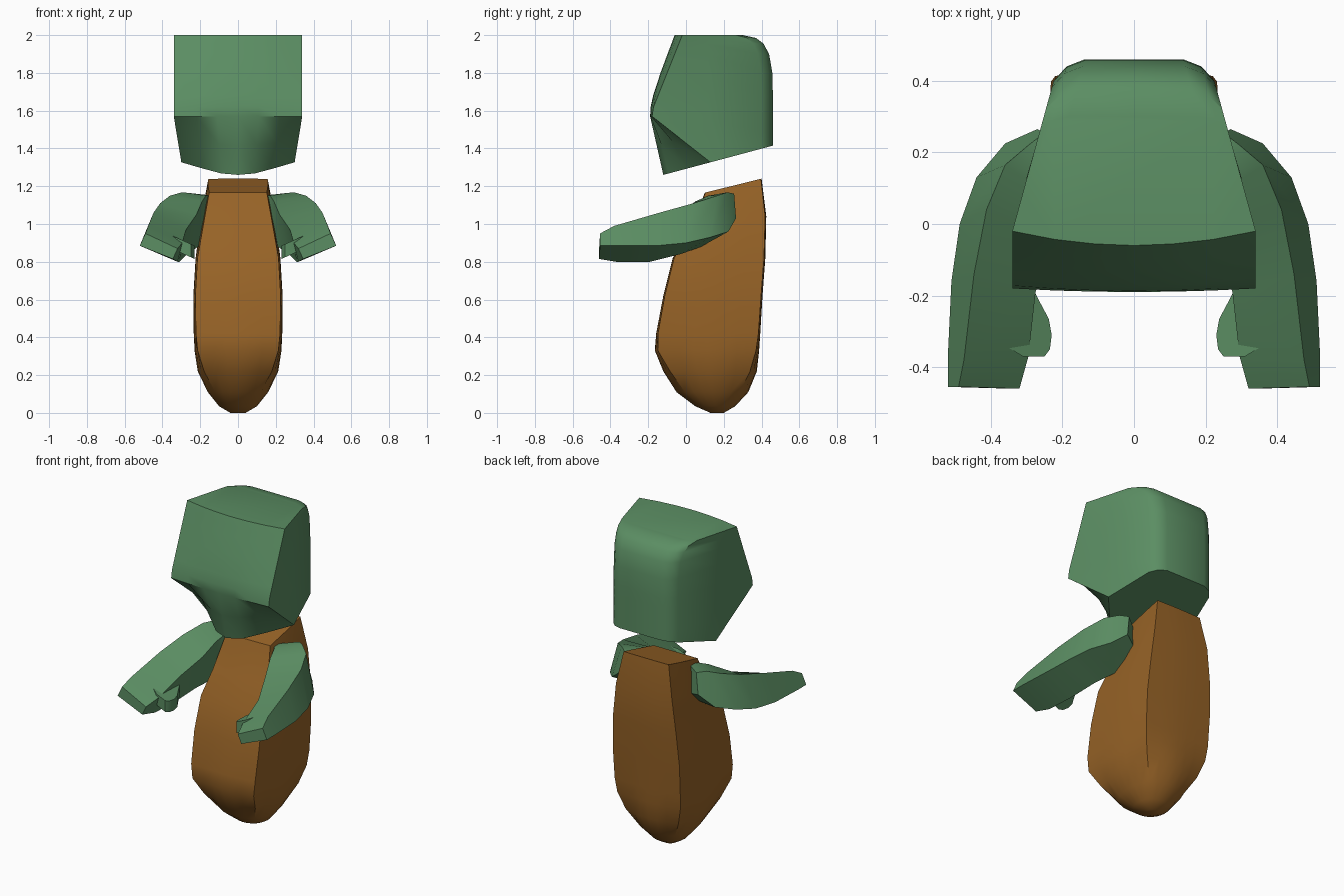
import bpy, bmesh, math

if "Cube" in bpy.data.objects:
    bpy.data.objects.remove(bpy.data.objects["Cube"])


def material(name, rgb):
    m = bpy.data.materials.new(name)
    m.diffuse_color = (*rgb, 1)
    m.use_nodes = True
    m.node_tree.nodes["Principled BSDF"].inputs["Base Color"].default_value = m.diffuse_color
    return m


GREEN = material("soft green", (0.105, 0.27, 0.125))
BROWN = material("warm brown", (0.31, 0.125, 0.02))


def loft(name, rings, mat, angle=30):
    """Skin a list of closed rings and cap both ends."""
    bm = bmesh.new()
    rows = [[bm.verts.new(p) for p in ring] for ring in rings]
    n = len(rows[0])
    for a, b in zip(rows, rows[1:]):
        for i in range(n):
            j = (i + 1) % n
            bm.faces.new((a[i], a[j], b[j], b[i]))
    bm.faces.new(rows[0][::-1])
    bm.faces.new(rows[-1])
    bmesh.ops.recalc_face_normals(bm, faces=bm.faces)
    me = bpy.data.meshes.new(name)
    bm.to_mesh(me)
    bm.free()
    me.materials.append(mat)
    ob = bpy.data.objects.new(name, me)
    bpy.context.collection.objects.link(ob)
    bpy.ops.object.select_all(action='DESELECT')
    ob.select_set(True)
    bpy.context.view_layer.objects.active = ob
    bpy.ops.object.shade_smooth_by_angle(angle=math.radians(angle))
    return ob


# Body: square section that rounds off toward the bottom
# (z, front y, back y, half width, squareness, tilt)
body_layers = [
    (0.003, 0.13, 0.20, 0.04, 0.0, 0),
    (0.035, 0.05, 0.26, 0.10, 0.05, 0),
    (0.11, -0.05, 0.33, 0.16, 0.2, 0),
    (0.22, -0.12, 0.375, 0.213, 0.5, 0),
    (0.33, -0.165, 0.387, 0.23, 0.8, 0),
    (0.42, -0.158, 0.393, 0.234, 0.88, 0),
    (0.62, -0.12, 0.405, 0.236, 0.9, 0),
    (0.82, -0.07, 0.42, 0.224, 0.9, 0),
    (1.00, 0.015, 0.425, 0.198, 0.9, 0.04),
    (1.203, 0.10, 0.40, 0.158, 0.93, 0.037),
]
rings = []
for z, yf, yb, w, k, tilt in body_layers:
    ring = []
    for i in range(24):
        a = math.tau * i / 24
        c, s = math.cos(a), math.sin(a)
        r = k / max(abs(c), abs(s)) + 1 - k
        ring.append((w * c * r * (1 + 0.02 * s), (yf + yb) / 2 + (yb - yf) / 2 * s * r,
                     z + tilt * s * r))
    rings.append(ring)
rings[0] = [(x, y, 0.0) for x, y, z in rings[0]]
loft("body", rings, BROWN, 35)


# Head: tapered toward the back, sloped face, slanted underside
def side_x(y):
    return 0.34 - 0.275 * max(0, y + 0.02)


def under_z(y):
    return 1.26 + 0.267 * (y + 0.12)


# (z, centre front y, corner front y, how far the back is rounded off)
head_layers = [(2.0, -0.06, -0.02, 0.16), (1.985, -0.066, -0.026, 0.09),
               (1.955, -0.077, -0.038, 0.05), (1.90, -0.098, -0.06, 0.02),
               (1.80, -0.135, -0.10, 0.003), (1.68, -0.174, -0.148, 0),
               (1.62, -0.187, -0.172, 0), (1.57, -0.19, -0.18, 0)]


def mirrored(half):
    return half + [(-x, y, z) for x, y, z in half[-2:0:-1]]


head = []
for z, yc, ys, d in head_layers:
    half = [(0, yc, z), (0.11, yc + (ys - yc) * 0.11, z),
            (0.22, yc + (ys - yc) * 0.42, z), (0.34, ys, z)]
    for y, inset in ((0.12, 0), (0.40, 0), (0.44, 0.025), (0.46, 0.07)):
        yy = y - d * max(0, y - 0.05) / 0.41
        half.append((side_x(yy) - inset, yy, z))
    half.append((0, 0.46 - d, z))
    head.append(mirrored(half))
last = head[-1][:9]
chin = [(0, -0.12), (0.09, -0.09), (0.19, 0.01), (0.30, 0.13), (side_x(0.2), 0.2)]
bottom = [(x, y, under_z(y)) for x, y in chin]
bottom += [(x, y, under_z(y)) for x, y, z in last[5:]]
# Hollowed cheeks between the face and the chin
middle = []
for i, (p, q) in enumerate(zip(last, bottom)):
    x, y, z = [(a + b) / 2 for a, b in zip(p, q)]
    middle.append((x, y + (0, 0.01, 0.02, 0, 0, 0, 0, 0, 0)[i], z))
head += [mirrored(middle), mirrored(bottom)]
loft("head", head, GREEN, 35)

# Arm sections: outer bottom, outer top, inner top, inner bottom
arm = [
    [(.52, -.455, .885), (.49, -.455, .95), (.32, -.46, .87), (.345, -.46, .815)],
    [(.52, -.37, .885), (.475, -.38, .99), (.295, -.37, .90), (.32, -.37, .80)],
    [(.51, -.16, .885), (.447, -.14, 1.06), (.275, -.19, .97), (.31, -.19, .80)],
    [(.487, .00, .90), (.412, .04, 1.11), (.22, -.04, 1.05), (.27, -.03, .84)],
    [(.44, .13, .93), (.36, .165, 1.15), (.19, .05, 1.12), (.21, .08, .88)],
    [(.36, .225, .96), (.295, .22, 1.168), (.17, .12, 1.15), (.17, .15, .93)],
    [(.27, .265, 1.03), (.25, .255, 1.16), (.13, .16, 1.15), (.13, .19, .98)],
]
# Thumb outline seen from above
thumb = [(.35, -.17), (.282, -.18), (.262, -.22), (.238, -.265), (.23, -.31),
         (.235, -.35), (.25, -.37), (.31, -.37), (.36, -.34)]
for sx, side in ((1, "right"), (-1, "left")):
    loft(side + "_arm", [[(sx * x, y, z) for x, y, z in r] for r in arm], GREEN, 35)
    loft(side + "_thumb",
         [[(sx * x, y, z0 + 0.45 * (x - 0.23)) for x, y in thumb] for z0 in (0.815, 0.885)],
         GREEN, 40)
